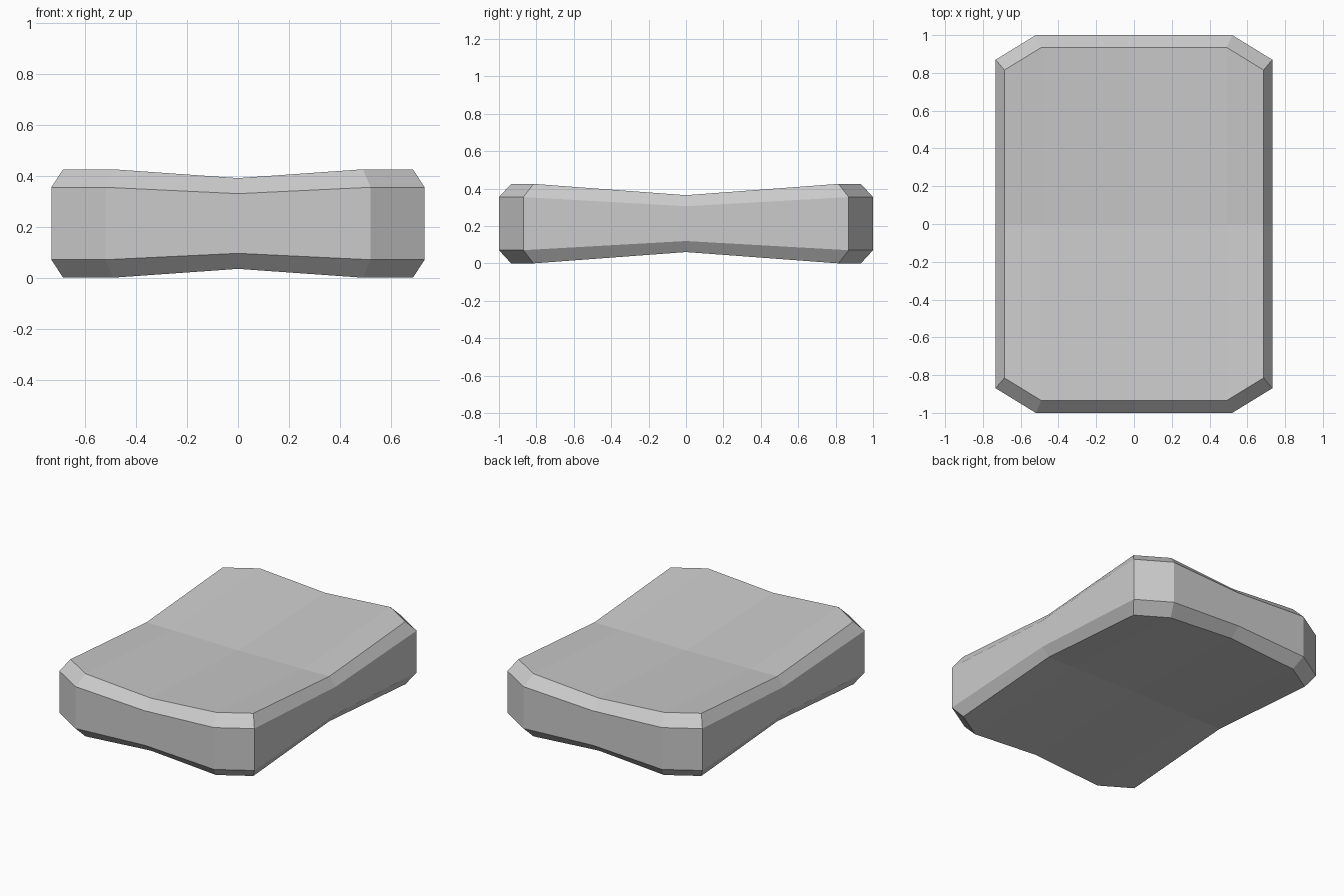
import bpy, bmesh

cube = bpy.data.objects.get("Cube")
if cube:
    bpy.data.objects.remove(cube, do_unlink=True)

grey = bpy.data.materials.new("light grey")
grey.use_nodes = True
colour = (0.6, 0.6, 0.6, 1)
grey.diffuse_color = colour
grey.node_tree.nodes["Principled BSDF"].inputs["Base Color"].default_value = colour

MID = 0.2125  # height of the mirror plane between top and underside


def ring(front, front_corner, side_corner, side):
    """Closed outline from one quarter of (x, y, half height) points."""
    quarter = [front, front_corner, side_corner, side]
    right = quarter + [(x, -y, h) for x, y, h in quarter[-2::-1]]
    left = [(-x, y, h) for x, y, h in right[-2:0:-1]]
    return right + left


# Vertical wall outline and the smaller rim above its bevel
wall = ring((0, -1, 0.117), (0.52, -1, 0.142), (0.732, -0.87, 0.142), (0.732, 0, 0.093))
rim = ring((0, -0.935, 0.178), (0.49, -0.935, 0.2125), (0.686, -0.815, 0.2125), (0.686, 0, 0.152))

bm = bmesh.new()


def add_ring(points, sign):
    return [bm.verts.new((x, y, MID + sign * h)) for x, y, h in points]


def bridge(a, b):
    for i in range(len(a)):
        j = (i + 1) % len(a)
        bm.faces.new((a[i], a[j], b[j], b[i]))


rings = [add_ring(rim, -1), add_ring(wall, -1), add_ring(wall, 1), add_ring(rim, 1)]
for a, b in zip(rings, rings[1:]):
    bridge(a, b)

# Dished top and underside, folded across the middle
for loop, sign in ((rings[0], -1), (rings[3], 1)):
    inner = [bm.verts.new((x, 0, MID + sign * h)) for x, h in ((-0.49, 0.15), (0, 0.145), (0.49, 0.15))]
    v = loop
    for end in (0, 1):
        # Order each half from left side to right side
        edge = [v[9], v[10], v[11], v[0], v[1], v[2], v[3]] if end == 0 else v[9:2:-1]
        l_side, l_corner, l_front, front, r_front, r_corner, r_side = edge
        bm.faces.new((l_side, l_corner, l_front, inner[0]))
        bm.faces.new((inner[0], l_front, front, inner[1]))
        bm.faces.new((inner[1], front, r_front, inner[2]))
        bm.faces.new((inner[2], r_front, r_corner, r_side))

bmesh.ops.recalc_face_normals(bm, faces=bm.faces)
mesh = bpy.data.meshes.new("cushion")
bm.to_mesh(mesh)
bm.free()
mesh.materials.append(grey)
bpy.context.collection.objects.link(bpy.data.objects.new("cushion", mesh))
